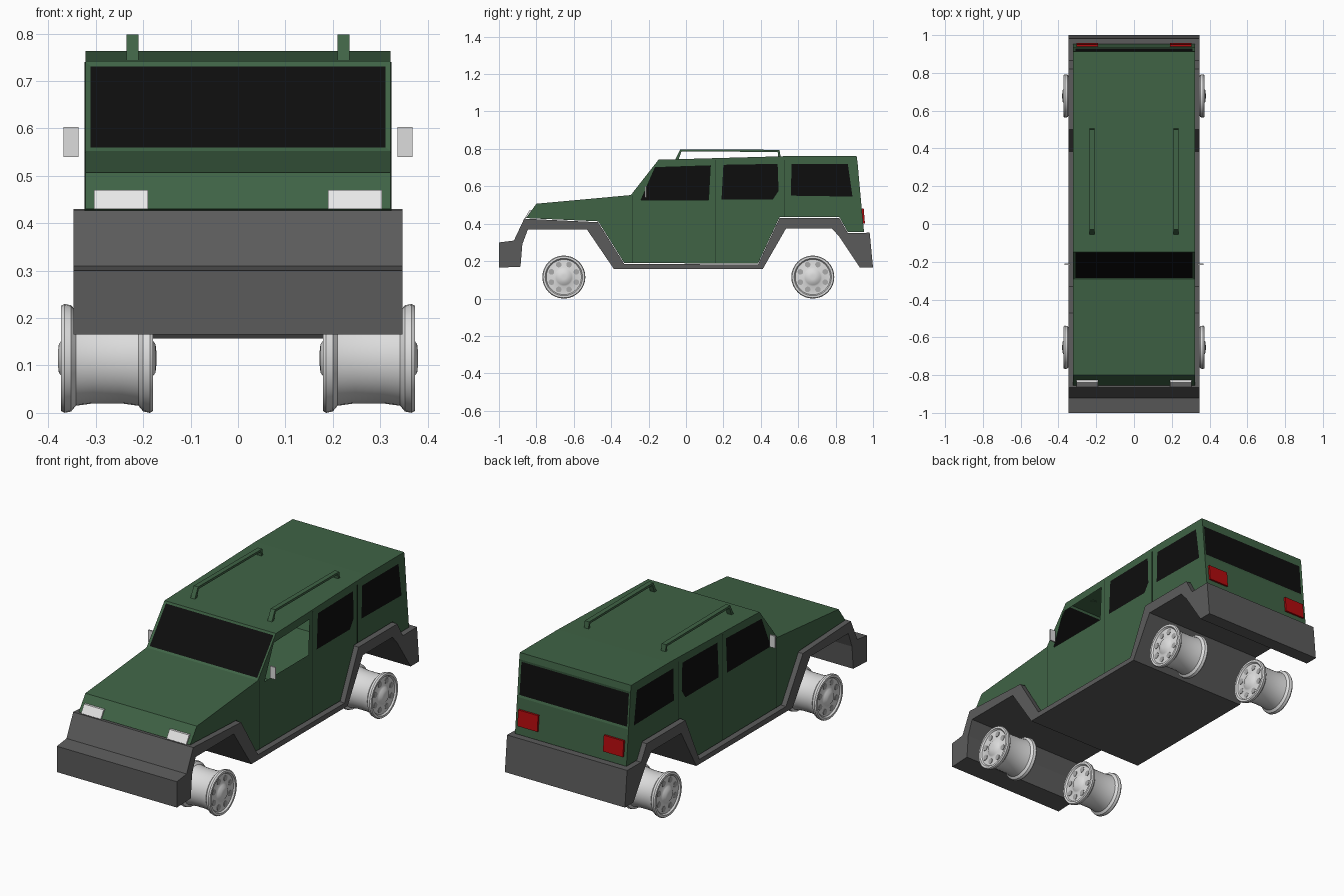
import bpy, bmesh, math
from mathutils import Vector, Matrix

if "Cube" in bpy.data.objects:
    bpy.data.objects.remove(bpy.data.objects["Cube"])


def material(name, rgb):
    m = bpy.data.materials.new(name)
    m.use_nodes = True
    m.diffuse_color = (*rgb, 1)
    m.node_tree.nodes["Principled BSDF"].inputs["Base Color"].default_value = (*rgb, 1)
    return m


GREEN = material("forest green", (0.05, 0.125, 0.06))
GLASS = material("black glass", (0.004, 0.004, 0.004))
TRIM = material("dark grey plastic", (0.105, 0.105, 0.105))
SILVER = material("silver", (0.72, 0.72, 0.72))
HOLE = material("mid grey", (0.4, 0.4, 0.4))
WHITE = material("lamp white", (0.8, 0.8, 0.8))
RED = material("lamp red", (0.45, 0.003, 0.004))
SEAM = material("seam green", (0.012, 0.03, 0.015))


def finish(name, bm, *mats):
    bmesh.ops.recalc_face_normals(bm, faces=bm.faces)
    mesh = bpy.data.meshes.new(name)
    bm.to_mesh(mesh)
    bm.free()
    for m in mats:
        mesh.materials.append(m)
    ob = bpy.data.objects.new(name, mesh)
    bpy.context.collection.objects.link(ob)
    return ob


def prism(name, profile, x0, x1, mat):
    """Extrude a (y, z) profile from x0 to x1."""
    bm = bmesh.new()
    a, b = ([bm.verts.new((x, y, z)) for y, z in profile] for x in (x0, x1))
    bm.faces.new(a)
    bm.faces.new(b)
    for i in range(len(a)):
        bm.faces.new((a[i - 1], a[i], b[i], b[i - 1]))
    return finish(name, bm, mat)


def box(name, x, y, z, mat):
    return prism(name, [(y[0], z[0]), (y[1], z[0]), (y[1], z[1]), (y[0], z[1])], *x, mat)


# Body shell: upper outline from the nose over the roof, then the arches
HALF = 0.322
outline = [(-0.855, 0.43), (-0.80, 0.507), (-0.295, 0.553), (-0.147, 0.742),
           (0.60, 0.763), (0.912, 0.763), (0.917, 0.73), (0.934, 0.54),
           (0.952, 0.355), (0.865, 0.355), (0.82, 0.435), (0.50, 0.435),
           (0.385, 0.187), (-0.33, 0.19), (-0.47, 0.413)]
WINDSCREEN, REAR_GLASS = 2, 6
side_windows = [
    [(-0.24, 0.527), (-0.165, 0.70), (0.13, 0.71), (0.12, 0.527)],
    [(0.19, 0.53), (0.20, 0.715), (0.49, 0.72), (0.495, 0.575), (0.465, 0.53)],
    [(0.56, 0.55), (0.565, 0.72), (0.865, 0.72), (0.89, 0.545)]]


def build_body():
    bm = bmesh.new()
    rings = []
    for s in (-1, 1):
        loops = [[bm.verts.new((s * HALF, y, z)) for y, z in pts]
                 for pts in [outline] + side_windows]
        edges = [bm.edges.new((l[i - 1], l[i])) for l in loops for i in range(len(l))]
        bmesh.ops.triangle_fill(bm, edges=edges, normal=Vector((s, 0, 0)))
        # The front window on the +x side is open
        for k, loop in enumerate(loops[1:]):
            if not (s == 1 and k == 0):
                bm.faces.new(loop).material_index = 1
        rings.append(loops[0])
    a, b = rings
    n = len(a)
    strips = [bm.faces.new((a[i], a[(i + 1) % n], b[(i + 1) % n], b[i])) for i in range(n)]
    bmesh.ops.recalc_face_normals(bm, faces=bm.faces)
    # Windscreen and rear glass are inset panes
    for i in (WINDSCREEN, REAR_GLASS):
        bmesh.ops.inset_individual(bm, faces=[strips[i]], thickness=0.016, depth=-0.003)
        strips[i].material_index = 1
    return finish("body_shell", bm, GREEN, GLASS)


build_body()

# Bumpers, arches and sills form one full-width band with a floor
band = [(-1, 0.30), (-1, 0.165), (-0.885, 0.17), (-0.875, 0.29), (-0.845, 0.37),
        (-0.53, 0.37), (-0.385, 0.157), (0.41, 0.157), (0.535, 0.375), (0.78, 0.375),
        (0.82, 0.33), (0.93, 0.165), (1, 0.165), (0.982, 0.352), (0.865, 0.35),
        (0.82, 0.43), (0.50, 0.43), (0.385, 0.182), (-0.33, 0.185), (-0.47, 0.408),
        (-0.865, 0.427), (-0.92, 0.31)]
prism("bumper_and_sill_band", band, -0.347, 0.347, TRIM)

# Roof rails, mirrors, lamps and door seams on both sides
rail = [(-0.058, 0.742), (-0.03, 0.798), (0.50, 0.795), (0.506, 0.755),
        (0.494, 0.755), (0.49, 0.784), (-0.024, 0.786), (-0.04, 0.742)]
headlamp = [(-0.862, 0.43), (-0.838, 0.47), (-0.815, 0.47), (-0.845, 0.43)]
taillamp = [(0.942, 0.40), (0.957, 0.40), (0.950, 0.482), (0.935, 0.482)]


def pair(maker, name, shape, x0, x1, mat):
    for side, s in (("left", 1), ("right", -1)):
        maker(f"{side}_{name}", *shape, *([(s * x0, s * x1)] if maker is box else []), mat) \
            if maker is not prism else prism(f"{side}_{name}", shape, s * x0, s * x1, mat)


pair(prism, "roof_rail", rail, 0.21, 0.235, GREEN)
pair(prism, "headlamp", headlamp, 0.19, 0.304, WHITE)
pair(prism, "taillamp", taillamp, 0.19, 0.305, RED)
for side, s in (("left", 1), ("right", -1)):
    box(f"{side}_mirror", (s * 0.337, s * 0.368), (-0.218, -0.21), (0.54, 0.603), SILVER)
    for name, y, z in (("front", -0.285, 0.19), ("middle", 0.157, 0.19), ("rear", 0.525, 0.436)):
        top = 0.55 if name == "front" else 0.74
        box(f"{side}_{name}_door_seam", (s * 0.32, s * 0.3235), (y - 0.002, y + 0.002),
            (z, top), SEAM)

# Bare wheel rims: half profile as (distance from middle, radius), turned on x
half = [(0.104, 0.012), (0.102, 0.03), (0.093, 0.042), (0.089, 0.05), (0.089, 0.094),
        (0.097, 0.1), (0.097, 0.111), (0.09, 0.115), (0.076, 0.112), (0.066, 0.1),
        (0.03, 0.095)]
profile = half + [(-d, r) for d, r in reversed(half)]


def build_rim_mesh():
    bm = bmesh.new()
    sides = 32
    rings = []
    for d, r in profile:
        rings.append([bm.verts.new((d, r * math.cos(t), r * math.sin(t)))
                      for t in (2 * math.pi * i / sides for i in range(sides))])
    for p, q in zip(rings, rings[1:]):
        for i in range(sides):
            bm.faces.new((p[i - 1], p[i], q[i], q[i - 1]))
    bm.faces.new(rings[0])
    bm.faces.new(rings[-1])
    # Eight round holes on each face
    for s in (-1, 1):
        for k in range(8):
            t = math.pi * (k + 0.5) / 4
            place = Matrix.Translation((s * 0.089, 0.072 * math.cos(t), 0.072 * math.sin(t)))
            made = bmesh.ops.create_cone(bm, cap_ends=True, segments=14, radius1=0.015,
                                         radius2=0.015, depth=0.004,
                                         matrix=place @ Matrix.Rotation(math.pi / 2, 4, "Y"))
            for f in {f for v in made["verts"] for f in v.link_faces}:
                f.material_index = 1
    return finish("front_left_rim", bm, SILVER, HOLE)


rim = build_rim_mesh()
bpy.ops.object.select_all(action="DESELECT")
rim.select_set(True)
bpy.context.view_layer.objects.active = rim
bpy.ops.object.shade_smooth_by_angle(angle=math.radians(35))
rim.location = (0.276, -0.653, 0.115)
for name, x, y in (("front_right_rim", -0.276, -0.653), ("rear_left_rim", 0.276, 0.678),
                   ("rear_right_rim", -0.276, 0.678)):
    copy = bpy.data.objects.new(name, rim.data)
    copy.location = (x, y, 0.115)
    bpy.context.collection.objects.link(copy)
